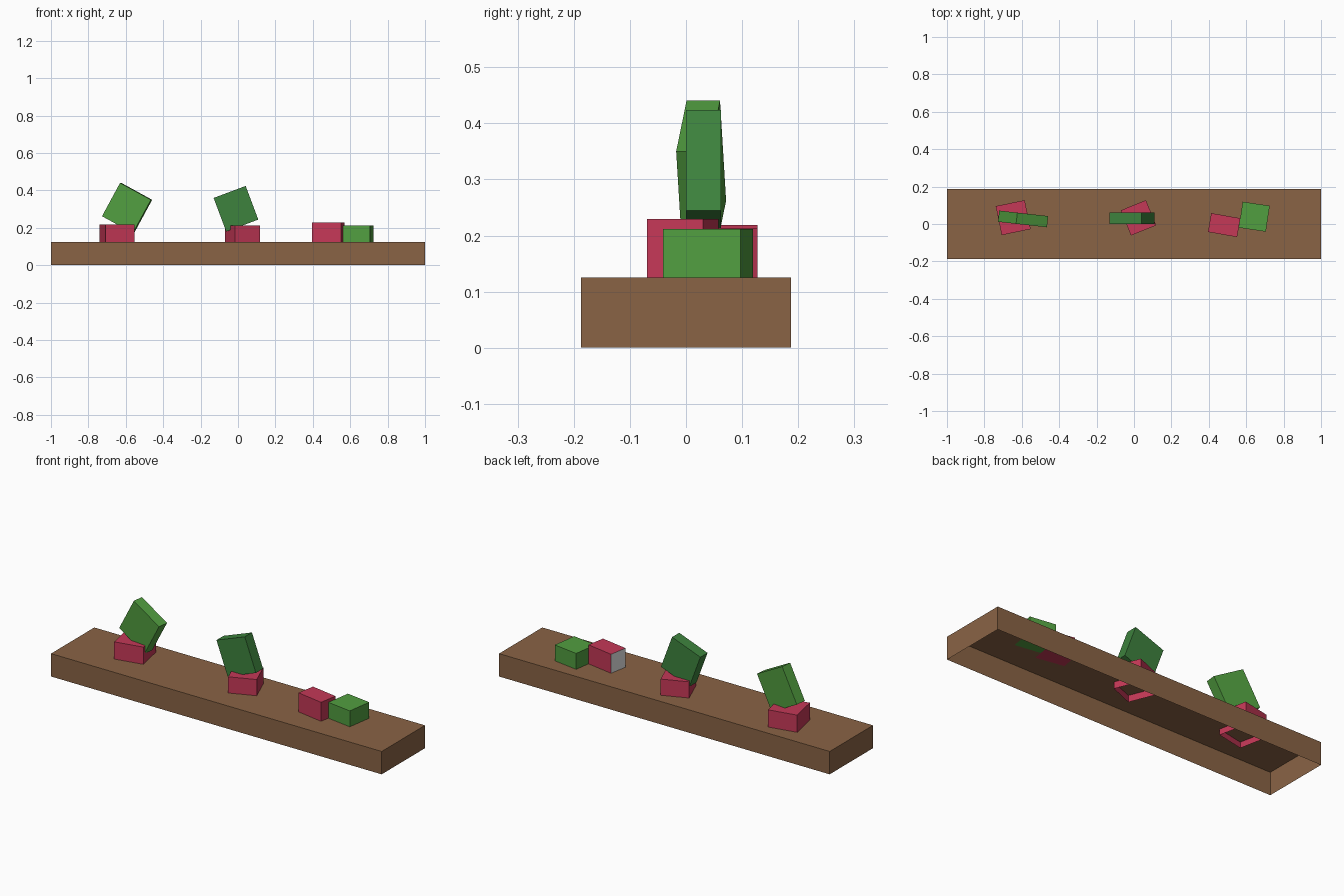
import bpy, bmesh
from math import radians
from mathutils import Euler, Matrix, Vector

cube = bpy.data.objects.get("Cube")
if cube:
    bpy.data.objects.remove(cube, do_unlink=True)


def to_linear(c):
    return c / 12.92 if c <= 0.04045 else ((c + 0.055) / 1.055) ** 2.4


def material(name, srgb):
    mat = bpy.data.materials.new(name)
    colour = [to_linear(c) for c in srgb] + [1]
    mat.use_nodes = True
    mat.diffuse_color = colour
    mat.node_tree.nodes["Principled BSDF"].inputs["Base Color"].default_value = colour
    return mat


soil = material("soil brown", (0.54, 0.39, 0.27))
pink = material("radish pink", (0.77, 0.22, 0.34))
light_green = material("light leaf green", (0.32, 0.62, 0.25))
dark_green = material("dark leaf green", (0.24, 0.51, 0.24))
grey = material("pale grey", (0.9, 0.9, 0.9))


def block(name, size, centre, mats, tilt=0, turn=0, open_bottom=False, cap=None):
    """Box tilted about y, then turned about z; cap is a direction given the second material."""
    bm = bmesh.new()
    bmesh.ops.create_cube(bm, size=1, matrix=Matrix.Diagonal((*size, 1)))
    bm.normal_update()
    if open_bottom:
        under = [f for f in bm.faces if f.normal.z < -0.9]
        bmesh.ops.delete(bm, geom=under, context='FACES_ONLY')
    if cap:
        for f in bm.faces:
            f.material_index = int(f.normal.dot(Vector(cap)) > 0.9)
    mesh = bpy.data.meshes.new(name)
    bm.to_mesh(mesh)
    bm.free()
    for mat in mats:
        mesh.materials.append(mat)
    obj = bpy.data.objects.new(name, mesh)
    obj.location = centre
    obj.rotation_euler = Euler((0, radians(tilt), radians(turn)))
    bpy.context.collection.objects.link(obj)
    return obj


# Soil bed, hollow underneath
block("soil_bed", (2, 0.374, 0.125), (0, 0, 0.0625), [soil], open_bottom=True)

# Planted radishes, sunk a little through the bed
block("radish_right", (0.158, 0.158, 0.126), (-0.646, 0.034, 0.156), [pink],
      turn=11.7, open_bottom=True)
block("radish_middle", (0.145, 0.145, 0.125), (0.024, 0.033, 0.151), [pink],
      turn=22, open_bottom=True)

# Leaf slabs standing on the planted radishes
block("leaf_right", (0.189, 0.06, 0.203), (-0.593, 0.027, 0.306), [light_green],
      tilt=28.6, turn=-6.4)
block("leaf_middle", (0.183, 0.062, 0.192), (-0.011, 0.031, 0.302), [dark_green], tilt=-20.5)

# Pulled radish lying on the bed, pale end outward
block("pulled_radish", (0.158, 0.102, 0.104), (0.482, -0.006, 0.177), [pink, grey],
      turn=-10, cap=(-1, 0, 0))
block("pulled_leaf", (0.146, 0.14, 0.087), (0.643, 0.039, 0.1685), [light_green], turn=-8.5)
